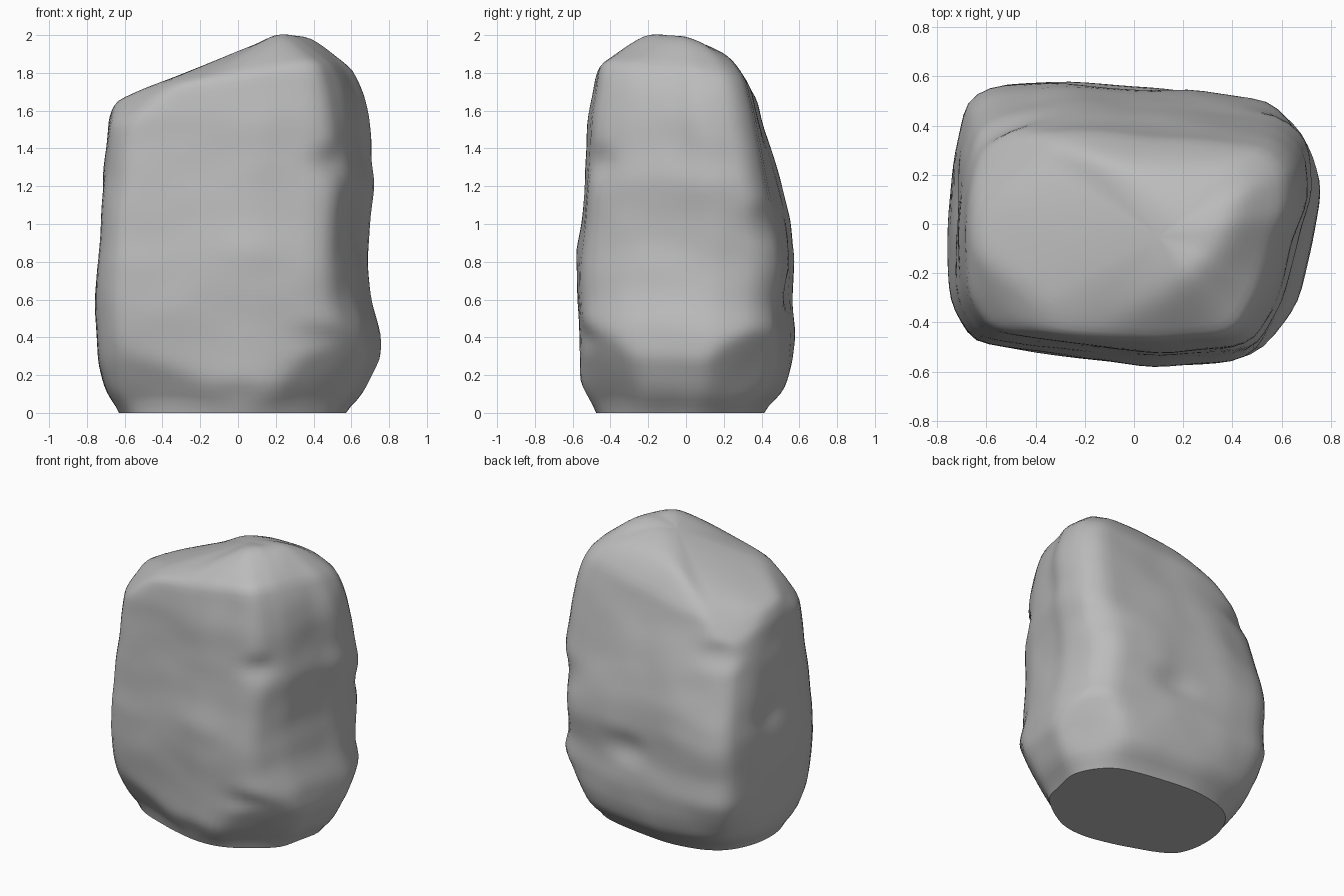
import bpy
import bmesh
import math
from mathutils import Vector, noise

cube = bpy.data.objects.get("Cube")
if cube:
    bpy.data.objects.remove(cube, do_unlink=True)

SIDES, WALL_RINGS, CAP_RINGS = 80, 50, 16
SHOULDER = 1.74
CROWN = Vector((0.1, -0.05, 0))

# Skewed plan outline, in units of the half width and half depth
OUTLINE = [(-1, 0), (-.99, -.55), (-.88, -.83), (-.3, -.93), (.15, -1),
           (.6, -.96), (.72, -.9), (.86, -.55), (1, .25), (.93, .62),
           (.78, .82), (.3, .92), (-.4, 1), (-.75, .98), (-.9, .88), (-.98, .5)]

# Height, then left, right, front and back limits
LEVELS = [(0, -.62, .56, -.47, .41), (.04, -.66, .62, -.51, .46),
          (.13, -.71, .7, -.56, .545), (.27, -.743, .78, -.565, .575),
          (.42, -.747, .765, -.57, .585), (.6, -.752, .71, -.58, .57),
          (.83, -.745, .685, -.585, .58), (1, -.73, .687, -.565, .555),
          (1.2, -.713, .707, -.545, .5), (1.4, -.695, .69, -.525, .45),
          (1.55, -.685, .675, -.52, .41), (1.7, -.625, .645, -.495, .37),
          (1.85, -.58, .58, -.475, .34)]

# Chipped facets: outward direction and a point on the plane
FACETS = [((-.6, -.4, .7), (-.5, -.32, 1.66)),
          ((-.6, .5, .63), (-.52, .28, 1.57)),
          ((-.3, -.8, -.5), (-.27, -.525, .23)),
          ((.55, -.7, -.45), (.36, -.55, .33)),
          ((.7, .5, -.4), (.72, .19, .29)),
          ((-.5, .5, -.65), (-.58, .46, .13))]

# Slopes that meet on the crown: height at the middle, rise along x and y
SLOPES = [(1.915, .43, 0), (2, 0, -.12), (2.005, 0, -.44), (2.25, 0, -1.45),
          (2.14, 0, .62), (2.33, -.89, 0), (2.27, -.53, .73)]

# Hollows: centre, radius, depth
DENTS = [((.53, -.52, 1.33), .15, .055), ((.42, -.56, .4), .13, .03),
         ((.1, .57, .65), .18, .035), ((-.56, .44, 1.4), .17, .035),
         ((.64, .46, 1.0), .2, .03), ((.68, .1, 1.32), .2, .015),
         ((-.74, .1, .95), .16, .02), ((0, -.58, .1), .14, .03)]


def plan_points():
    """Spread points evenly along the plan outline."""
    corners = [Vector(p) for p in OUTLINE]
    edges = list(zip(corners, corners[1:] + corners[:1]))
    total = sum((b - a).length for a, b in edges)
    points = []
    for i in range(SIDES):
        left = total * i / SIDES
        for a, b in edges:
            length = (b - a).length
            if left <= length:
                points.append(a.lerp(b, left / length))
                break
            left -= length
    return points


def limits(z):
    """Interpolate the side limits at a height."""
    z = min(max(z, LEVELS[0][0]), LEVELS[-1][0])
    for low, high in zip(LEVELS, LEVELS[1:]):
        if z <= high[0]:
            t = (z - low[0]) / (high[0] - low[0])
            return [a + (b - a) * t for a, b in zip(low[1:], high[1:])]


def shape_corner(p, h, top):
    """Round the foot and upper left corners, fill the back right."""
    foot = max(0, 1 - h / .4)
    rounding = .6 * foot + .35 * top * max(0, -p.x)
    scale = 1 - rounding * max(0, p.length - 1)
    if p.x > 0 and p.y > 0:
        scale += .15 * min(1, max(0, h * 2 - 1)) * p.x * p.y
    return p * scale


def wall_point(p, h):
    """Place an outline point on the wall, with the shoulder tilted."""
    top = max(0, (h - 1) / (SHOULDER - 1)) ** 2
    z = h + top * (.09 * p.x - .055 * p.y)
    wander = noise.noise(Vector((p.x * 1.7, p.y * 1.7, z))) * .16
    left, right, front, back = limits(z + wander * min(1, z) * (1 - top))
    q = shape_corner(p, h, top)
    return Vector(((left + right) / 2 + q.x * (right - left) / 2,
                   (front + back) / 2 + q.y * (back - front) / 2, z))


def crown_height(co):
    """Blend the crown slopes into one soft surface."""
    soft = .02
    total = sum(math.exp((2 - z - a * co.x - b * co.y) / soft)
                for z, a, b in SLOPES)
    return 2 - soft * math.log(total)


def weather(co):
    """Chip, dent and roughen one point of the stone."""
    co = co.copy()
    for direction, point in FACETS:
        n = Vector(direction).normalized()
        over = (co - Vector(point)).dot(n)
        if over > 0:
            co -= n * over * .85
    inward = Vector((-co.x, -co.y * 1.5, 0))
    if inward.length > .01:
        inward.normalize()
    for centre, radius, depth in DENTS:
        offset = co - Vector(centre)
        offset.z *= 1.6
        fall = max(0, 1 - offset.length / radius)
        co += inward * depth * fall * (2 - fall)
    rough = noise.noise(co * 2.7) * .012 + noise.noise(co * 6) * .007
    return co + inward * rough * min(1, max(0, (2 - co.z) * 4))


# Rings of the wall, then rings closing in over the crown
plan = plan_points()
rings = [[wall_point(p, SHOULDER * i / WALL_RINGS) for p in plan]
         for i in range(WALL_RINGS + 1)]
rim = rings[-1]
for i in range(1, CAP_RINGS):
    t = i / CAP_RINGS
    ring = []
    for co in rim:
        q = co.lerp(CROWN, t)
        q.z = crown_height(q) + (co.z - crown_height(co)) * (1 - t) ** 2
        ring.append(q)
    rings.append(ring)
CROWN.z = crown_height(CROWN)

bm = bmesh.new()
loops = [[bm.verts.new(weather(co)) for co in ring] for ring in rings]
for low, high in zip(loops, loops[1:]):
    for j in range(SIDES):
        k = (j + 1) % SIDES
        bm.faces.new((low[j], low[k], high[k], high[j]))
middle = bm.verts.new(CROWN)
for j in range(SIDES):
    bm.faces.new((loops[-1][j], loops[-1][(j + 1) % SIDES], middle))

# Close the base, soften the chips, then level the base
bm.faces.new(loops[0])
for _ in range(3):
    bmesh.ops.smooth_vert(bm, verts=bm.verts[:], factor=.5,
                          use_axis_x=True, use_axis_y=True, use_axis_z=True)
for v in loops[0]:
    v.co.z = 0
bmesh.ops.recalc_face_normals(bm, faces=bm.faces[:])

mesh = bpy.data.meshes.new("boulder")
bm.to_mesh(mesh)
bm.free()
boulder = bpy.data.objects.new("boulder", mesh)
bpy.context.collection.objects.link(boulder)

# Plain grey stone
stone = bpy.data.materials.new("grey stone")
stone.use_nodes = True
grey = (.5, .5, .5, 1)
stone.diffuse_color = grey
stone.node_tree.nodes["Principled BSDF"].inputs["Base Color"].default_value = grey
mesh.materials.append(stone)

bpy.ops.object.select_all(action="DESELECT")
boulder.select_set(True)
bpy.context.view_layer.objects.active = boulder
bpy.ops.object.shade_smooth_by_angle(angle=math.radians(40))
